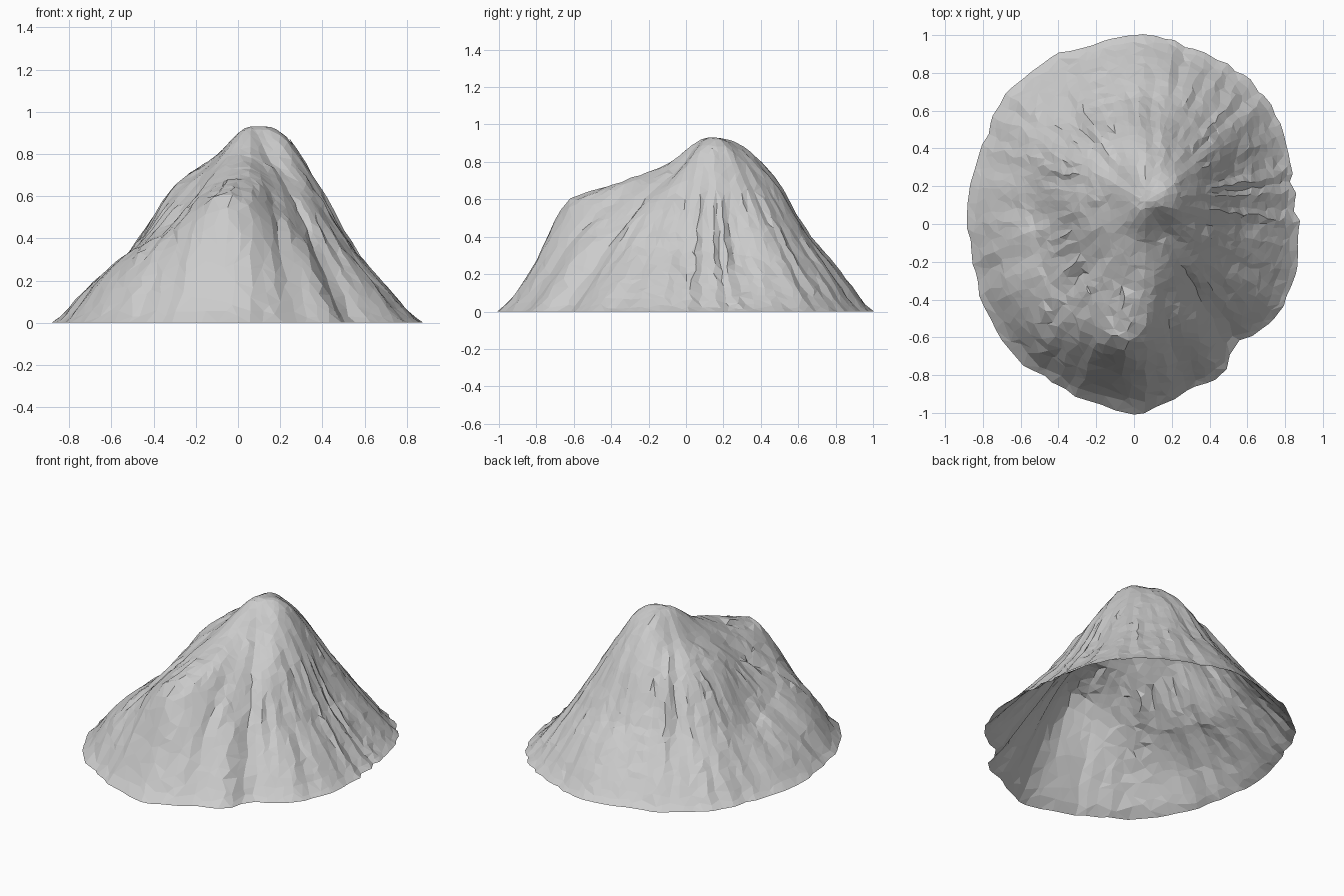
import bpy, bmesh, math, random
from mathutils import Vector, noise

random.seed(4)
cube = bpy.data.objects.get("Cube")
if cube:
    bpy.data.objects.remove(cube, do_unlink=True)

# Rock material
rock = bpy.data.materials.new("rock grey")
rock.use_nodes = True
grey = (0.6, 0.6, 0.6, 1)
rock.diffuse_color = grey
rock.node_tree.nodes["Principled BSDF"].inputs["Base Color"].default_value = grey

# Slope profiles around the summit, counter-clockwise from +x:
# direction in degrees, then foot radius and heights at the stations, in hundredths
STATIONS = (0, .2, .4, .6, .7, .85, 1)
SUMMIT = Vector((.06, .12, .93))
SLOPES = [
    (0, 79, 89, 66, 37, 25, 11), (22, 81, 90, 66, 36, 25, 11),
    (45, 84, 89, 67, 42, 29, 13), (67, 84, 88, 70, 45, 32, 15),
    (90, 88, 89, 72, 43, 32, 16), (112, 88, 86, 70, 44, 32, 16),
    (135, 93, 80, 66, 42, 30, 15), (157, 91, 79, 66, 42, 30, 15),
    (180, 94, 76, 64, 34, 25, 13), (202, 98, 75, 60, 37, 28, 15),
    (225, 106, 77, 58, 42, 35, 20), (246, 108, 79, 67, 54, 45, 23),
    (259, 111, 79, 69, 63, 58, 25), (270, 112, 78, 69, 61, 49, 21),
    (281, 104, 77, 67, 52, 40, 19), (294, 101, 77, 63, 44, 33, 15),
    (302, 89, 77, 63, 43, 31, 15), (315, 92, 78, 62, 40, 29, 14),
    (338, 87, 85, 62, 37, 26, 12),
]
SEGMENTS, RINGS = 96, 24


def spline(a, b, c, d, f):
    """Smooth blend from b to c."""
    return b + f * (c - a + f * (2*a - 5*b + 4*c - d + f * (3*(b - c) + d - a))) / 2


def slope_at(angle):
    """Foot radius and heights blended between neighbouring profiles."""
    n = len(SLOPES)
    degrees = math.degrees(angle) % 360
    i = max(k for k in range(n) if degrees >= SLOPES[k][0])
    span = (SLOPES[(i + 1) % n][0] - SLOPES[i][0]) % 360
    rows = [SLOPES[(i + k) % n][1:] for k in (-1, 0, 1, 2)]
    f = (degrees - SLOPES[i][0]) / span
    return [spline(*values, f) / 100 for values in zip(*rows)]


def height(profile, t):
    """Height along one slope, 0 at the summit and 1 at the foot."""
    levels = [SUMMIT.z] + profile + [0]
    k = max(j for j in range(len(STATIONS) - 1) if t >= STATIONS[j])
    f = (t - STATIONS[k]) / (STATIONS[k + 1] - STATIONS[k])
    before = levels[k - 1] if k else levels[1]
    after = levels[min(k + 2, len(levels) - 1)]
    return spline(before, levels[k], levels[k + 1], after, f)


def gully(angle, t):
    """Down-slope ribs and gullies that fade at the summit and foot."""
    around = Vector((math.cos(angle), math.sin(angle), t * .3))
    ribs = noise.noise(around * 6) + .8 * noise.noise(around * 14)
    return ribs * .032 * math.sin(math.pi * t) ** .8 * min(1, t * 2)


def rock_point(seg, ring):
    edge = ring == RINGS
    t = ring / RINGS
    angle = (seg + random.uniform(-.35, .35)) * math.tau / SEGMENTS
    if not edge:
        t += random.uniform(-.35, .35) / RINGS
    foot, *levels = slope_at(angle)
    around = Vector((math.cos(angle), math.sin(angle), 0))
    foot += .025 * noise.noise(around * 11)
    z = 0 if edge else max(.004, height(levels, t) + gully(angle, t))
    return SUMMIT.xy.to_3d() + around * foot * t + Vector((0, 0, z))


# Mountain shell, open underneath
bm = bmesh.new()
top = bm.verts.new(SUMMIT)
previous = None
for ring in range(1, RINGS + 1):
    step = 8 if ring < 3 else 4 if ring < 6 else 2 if ring < 11 else 1
    current = {s: bm.verts.new(rock_point(s, ring)) for s in range(0, SEGMENTS, step)}
    if previous is None:
        for s in current:
            bm.faces.new((top, current[s], current[(s + step) % SEGMENTS]))
    else:
        coarse = SEGMENTS // len(previous)
        for s in previous:
            after = (s + coarse) % SEGMENTS
            lower = [current[(s + k) % SEGMENTS] for k in range(0, coarse + 1, step)]
            bm.faces.new([previous[s], *lower, previous[after]])
    previous = current

# Irregular facets
bmesh.ops.triangulate(bm, faces=bm.faces[:], quad_method="SHORT_EDGE")
bmesh.ops.recalc_face_normals(bm, faces=bm.faces[:])
if sum(f.normal.z for f in bm.faces) < 0:
    bmesh.ops.reverse_faces(bm, faces=bm.faces[:])

mesh = bpy.data.meshes.new("mountain")
bm.to_mesh(mesh)
bm.free()
mesh.materials.append(rock)
mountain = bpy.data.objects.new("mountain", mesh)
bpy.context.collection.objects.link(mountain)
